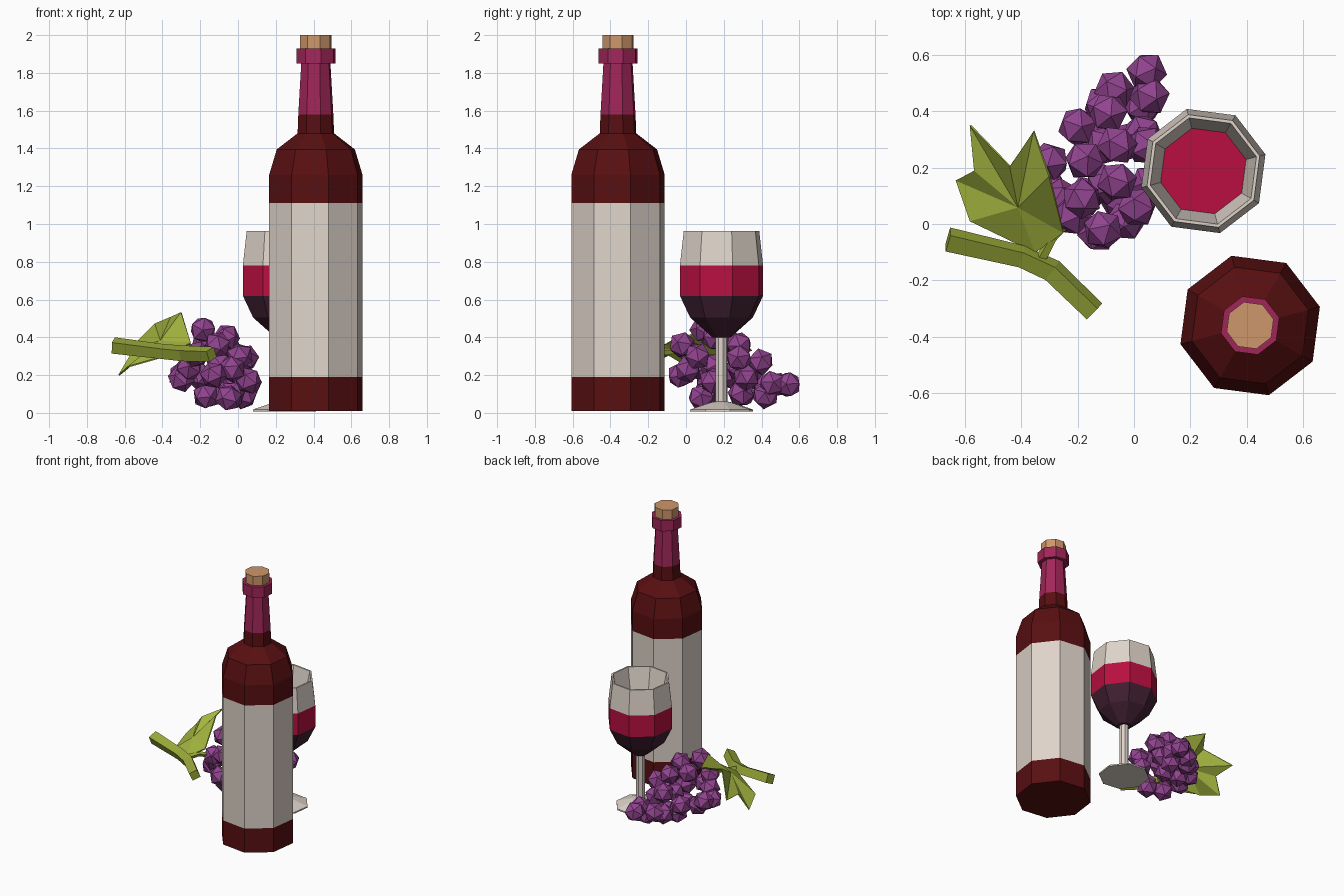
import bpy, bmesh, math, random
from mathutils import Vector, Matrix, Euler

if "Cube" in bpy.data.objects:
    bpy.data.objects.remove(bpy.data.objects["Cube"])

random.seed(4)


def material(name, rgb):
    def lin(c):
        c /= 255
        return c / 12.92 if c <= 0.04045 else ((c + 0.055) / 1.055) ** 2.4
    m = bpy.data.materials.new(name)
    m.diffuse_color = (*[lin(c) for c in rgb], 1)
    m.use_nodes = True
    m.node_tree.nodes["Principled BSDF"].inputs["Base Color"].default_value = m.diffuse_color
    return m


DARK_RED = material("dark_red_glass", (88, 15, 17))
CREAM = material("pale_cream", (222, 211, 201))
FOIL = material("magenta_foil", (160, 38, 88))
CORK = material("cork_tan", (206, 151, 107))
WINE = material("crimson_wine", (184, 15, 64))
PLUM = material("dark_plum", (66, 32, 50))
GRAPE = material("grape_purple", (146, 68, 144))
LEAF = material("leaf_green", (165, 182, 64))
STEM = material("stem_green", (153, 168, 56))


def finish(name, bm, mats, recalc=True):
    if recalc:
        bmesh.ops.recalc_face_normals(bm, faces=bm.faces)
    me = bpy.data.meshes.new(name)
    bm.to_mesh(me)
    bm.free()
    for m in mats:
        me.materials.append(m)
    ob = bpy.data.objects.new(name, me)
    bpy.context.collection.objects.link(ob)
    return ob


def lathe(name, centre, start, bands, end_mat):
    """Octagonal turned part: start=(r,z); bands=(r,z,material) going along the profile."""
    bm = bmesh.new()
    mats = []

    def idx(m):
        if m not in mats:
            mats.append(m)
        return mats.index(m)

    def ring(r, z):
        return [bm.verts.new((centre[0] + r * math.cos(math.radians(15 + 45 * k)),
                              centre[1] + r * math.sin(math.radians(15 + 45 * k)), z))
                for k in range(8)]
    prev = ring(*start)
    bm.faces.new(prev[::-1]).material_index = idx(bands[0][2])
    for r, z, m in bands:
        cur = ring(r, z)
        for k in range(8):
            j = (k + 1) % 8
            bm.faces.new((prev[k], prev[j], cur[j], cur[k])).material_index = idx(m)
        prev = cur
    bm.faces.new(prev).material_index = idx(end_mat)
    return finish(name, bm, mats)


def tube(name, points, radii, mat, sides=4, twist=20):
    """Faceted branch swept along a path."""
    bm = bmesh.new()
    pts = [Vector(p) for p in points]
    prev = None
    for i, p in enumerate(pts):
        t = (pts[min(i + 1, len(pts) - 1)] - pts[max(i - 1, 0)]).normalized()
        a = t.cross(Vector((0, 0, 1))).normalized()
        b = a.cross(t)
        cur = []
        for k in range(sides):
            w = math.radians(twist) + 2 * math.pi * k / sides
            cur.append(bm.verts.new(p + radii[i] * (a * math.cos(w) + b * math.sin(w))))
        if prev is None:
            bm.faces.new(cur)
        else:
            for k in range(sides):
                j = (k + 1) % sides
                bm.faces.new((prev[k], prev[j], cur[j], cur[k]))
        prev = cur
    bm.faces.new(prev)
    return finish(name, bm, [mat])


# Bottle: body, label band, shoulder, foil neck and collar
BC = (0.412, -0.36)
lathe("bottle", BC, (0.256, 0.01), [
    (0.256, 0.19, DARK_RED), (0.256, 1.11, CREAM), (0.256, 1.26, DARK_RED),
    (0.214, 1.395, DARK_RED), (0.1, 1.48, DARK_RED), (0.096, 1.58, DARK_RED),
    (0.08, 1.85, FOIL), (0.107, 1.85, FOIL), (0.107, 1.93, FOIL)], FOIL)
lathe("cork", BC, (0.086, 1.92), [(0.086, 2.0, CORK)], CORK)

# Wine glass: foot, stem, bowl with wine, rim and hollow top
lathe("wine_glass", (0.246, 0.188), (0.172, 0.008), [
    (0.172, 0.018, CREAM), (0.06, 0.055, CREAM), (0.032, 0.06, CREAM),
    (0.032, 0.40, CREAM), (0.05, 0.40, PLUM), (0.172, 0.505, PLUM), (0.228, 0.62, PLUM),
    (0.228, 0.78, WINE), (0.207, 0.962, CREAM), (0.195, 0.962, CREAM),
    (0.157, 0.78, CREAM)], WINE)

# Grape bunch: icosahedra, heavy end at the front, tip at the back
GRAPES = [
    (.045, .54, .15), (.055, .455, .155), (.03, .42, .09), (-.07, .475, .15),
    (-.09, .395, .27), (-.20, .345, .19), (-.06, .28, .36), (.04, .28, .29),
    (-.175, .225, .38), (-.30, .22, .20), (-.06, .15, .40), (-.185, .09, .44),
    (.01, .06, .30), (.055, .14, .17), (-.11, -.02, .36), (-.13, -.03, .20),
    (-.22, .03, .31), (-.03, .01, .23), (-.26, .09, .24), (-.30, .12, .18),
    (-.05, .08, .08), (-.17, .10, .09), (-.03, .29, .10), (-.14, .30, .10),
    (.03, .32, .19), (-.11, .42, .13), (-.10, .14, .25), (-.10, .28, .24)]
bm = bmesh.new()
for g in GRAPES:
    rot = Euler([random.uniform(0, 6.28) for _ in range(3)]).to_matrix().to_4x4()
    bmesh.ops.create_icosphere(bm, subdivisions=1, radius=0.073,
                               matrix=Matrix.Translation(g) @ rot)
finish("grapes", bm, [GRAPE], recalc=False)

# Vine branch and the stalk holding the bunch
tube("branch", [(-.66, -.055, .357), (-.40, -.115, .325), (-.29, -.165, .315), (-.14, -.31, .31)],
     [.046, .042, .044, .042], STEM)
tube("bunch_stalk", [(-.34, -.14, .32), (-.29, -.05, .33), (-.19, .06, .30)],
     [.022, .017, .017], STEM)

# Three-pointed leaf fanned around a raised middle
outline = [(-.35, -.10, .31), (-.58, .01, .245), (-.63, .155, .20), (-.565, .19, .31),
           (-.58, .35, .33), (-.44, .205, .47), (-.355, .33, .505), (-.30, .17, .53),
           (-.25, -.03, .37)]
bm = bmesh.new()
mid = bm.verts.new((-.41, .06, .38))
rim = [bm.verts.new(p) for p in outline]
for k in range(len(rim)):
    bm.faces.new((mid, rim[(k + 1) % len(rim)], rim[k]))
leaf = finish("leaf", bm, [LEAF])
thick = leaf.modifiers.new("thickness", 'SOLIDIFY')
thick.thickness = 0.008
thick.offset = 0
